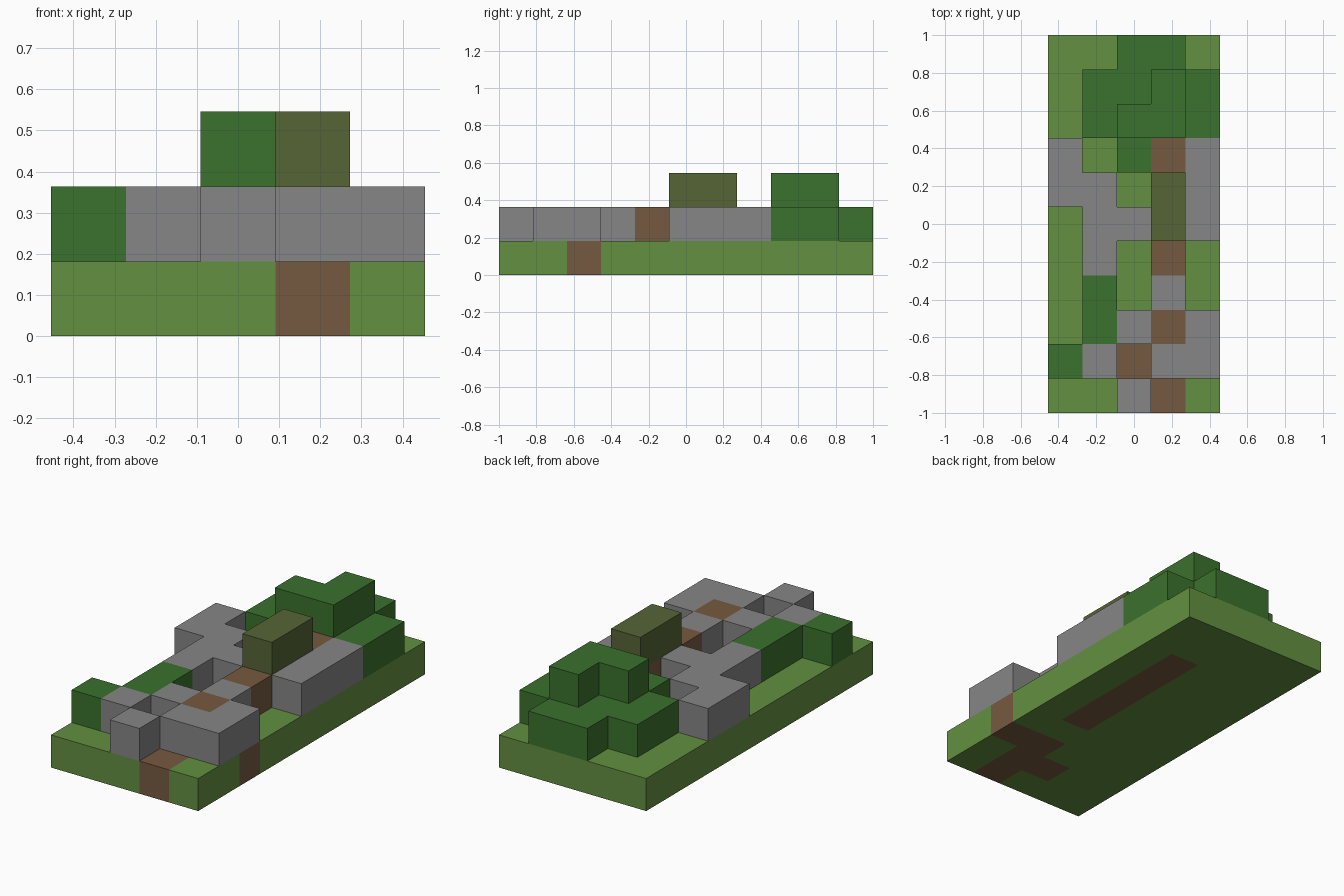
import bpy
import bmesh
from mathutils import Vector

cube = bpy.data.objects.get("Cube")
if cube:
    bpy.data.objects.remove(cube, do_unlink=True)

# Block layers from the ground up; first line is the back row, columns run along +x
LAYERS = [
    """GGGGG
       GGGGG
       GGGBG
       GGGBG
       GGGBG
       GGGBG
       GGGBG
       GGGGG
       GGGBB
       GGBBG
       GGGBG""",
    """..DD.
       .DDDD
       .DDDD
       S.DBS
       SS.BS
       .SSBS
       .S.B.
       .D.S.
       .DSBS
       DS.SS
       ..S..""",
    """.....
       ...D.
       ..DD.
       .....
       ...O.
       ...O.
       .....
       .....
       .....
       .....
       .....""",
]
ROWS, COLS = 11, 5
CELL = 2 / ROWS

# Part name, material name, colour (sRGB)
PARTS = {
    "G": ("grass_base", "grass green", (98, 144, 64)),
    "D": ("bushes", "dark leaf green", (59, 113, 45)),
    "S": ("stone_walls", "stone grey", (134, 134, 134)),
    "B": ("dirt_path", "earth brown", (118, 90, 64)),
    "O": ("mossy_log", "olive", (86, 101, 53)),
}


def linear(c):
    c /= 255
    return c / 12.92 if c <= 0.04045 else ((c + 0.055) / 1.055) ** 2.4


def make_material(name, rgb):
    mat = bpy.data.materials.new(name)
    mat.use_nodes = True
    color = (*map(linear, rgb), 1)
    mat.diffuse_color = color
    bsdf = mat.node_tree.nodes["Principled BSDF"]
    bsdf.inputs["Base Color"].default_value = color
    bsdf.inputs["Roughness"].default_value = 0.9
    return mat


# Read the maps into a grid of blocks
blocks = {}
for z, layer in enumerate(LAYERS):
    for row, line in enumerate(layer.split()):
        for x, kind in enumerate(line):
            if kind != ".":
                blocks[x, ROWS - 1 - row, z] = kind


def block_faces(cell):
    """Corner loops of the block's sides that touch no neighbour."""
    centre = Vector(cell) + Vector((0.5, 0.5, 0.5))
    for axis in range(3):
        for sign in (-1, 1):
            n = Vector((0, 0, 0))
            n[axis] = sign
            if tuple(int(v) for v in Vector(cell) + n) in blocks:
                continue
            u = Vector((0, 0, 0))
            u[(axis + 1) % 3] = 1
            v = n.cross(u)
            yield [centre + (n + a * u + b * v) / 2
                   for a, b in ((-1, -1), (1, -1), (1, 1), (-1, 1))]


def build_part(kind, name, material):
    bm = bmesh.new()
    offset = Vector((COLS / 2, ROWS / 2, 0))
    for cell, k in blocks.items():
        if k == kind:
            for loop in block_faces(cell):
                bm.faces.new([bm.verts.new((p - offset) * CELL) for p in loop])
    bmesh.ops.remove_doubles(bm, verts=bm.verts, dist=CELL / 100)
    mesh = bpy.data.meshes.new(name)
    bm.to_mesh(mesh)
    bm.free()
    mesh.materials.append(material)
    bpy.context.collection.objects.link(bpy.data.objects.new(name, mesh))


for kind, (name, mat_name, rgb) in PARTS.items():
    build_part(kind, name, make_material(mat_name, rgb))
